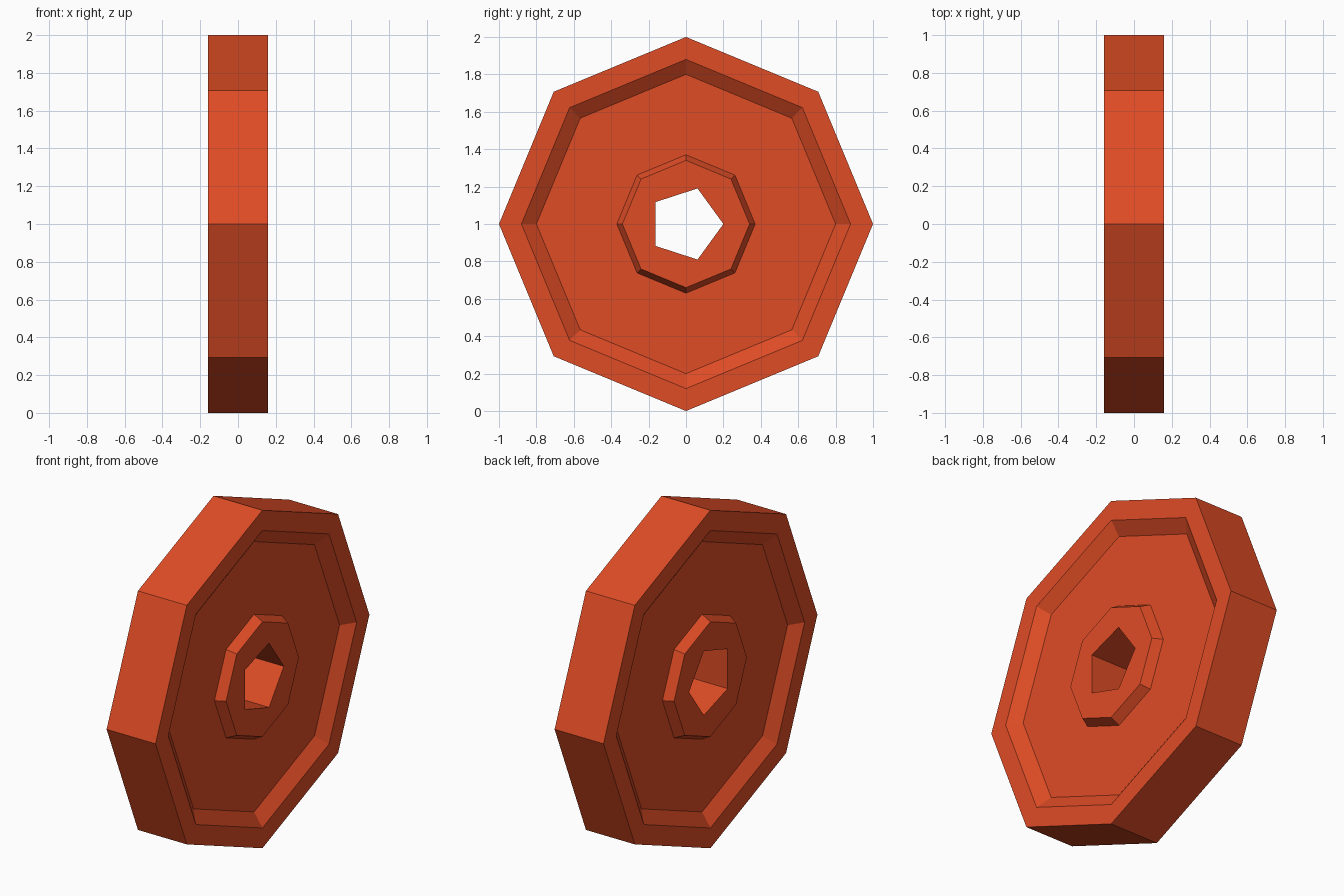
import bpy
import bmesh
from math import cos, sin, tau

cube = bpy.data.objects.get("Cube")
if cube:
    bpy.data.objects.remove(cube, do_unlink=True)

# Single orange-red paint
paint = bpy.data.materials.new("orange_red")
paint.use_nodes = True
colour = (0.73, 0.072, 0.0185, 1)
paint.diffuse_color = colour
shader = next(n for n in paint.node_tree.nodes if n.type == 'BSDF_PRINCIPLED')
shader.inputs["Base Color"].default_value = colour

HALF_WIDTH = 0.16
FLOOR = 0.105   # half thickness of the recessed web


def ring(bm, sides, radius, x):
    """A closed loop of vertices around the x axis, first corner at +y."""
    return [bm.verts.new((x, radius * cos(tau * i / sides),
                          1 + radius * sin(tau * i / sides)))
            for i in range(sides)]


def join(bm, a, b):
    """Quads between two loops with the same number of sides."""
    n = len(a)
    for i in range(n):
        j = (i + 1) % n
        bm.faces.new((a[i], a[j], b[j], b[i]))


def loop_edges(bm, loop):
    return [bm.edges.get((v, loop[i - 1])) for i, v in enumerate(loop)]


bm = bmesh.new()

# Half profile: hub top, hub foot, web edge, rim lip, tread
half = [(0.34, HALF_WIDTH), (0.37, FLOOR), (0.8, FLOOR),
        (0.88, HALF_WIDTH), (1.0, HALF_WIDTH)]
profile = half + [(r, -x) for r, x in reversed(half)]
rings = [ring(bm, 8, r, x) for r, x in profile]
for a, b in zip(rings, rings[1:]):
    join(bm, a, b)

# Five-sided axle hole and the flat hub ends around it
bore = [ring(bm, 5, 0.2, x) for x in (HALF_WIDTH, -HALF_WIDTH)]
join(bm, *bore)
for outer, inner in ((rings[0], bore[0]), (rings[-1], bore[1])):
    bmesh.ops.triangle_fill(bm, use_beauty=True,
                            edges=loop_edges(bm, outer) + loop_edges(bm, inner))

bmesh.ops.recalc_face_normals(bm, faces=bm.faces)
mesh = bpy.data.meshes.new("wheel")
bm.to_mesh(mesh)
bm.free()
mesh.materials.append(paint)
wheel = bpy.data.objects.new("wheel", mesh)
bpy.context.collection.objects.link(wheel)
